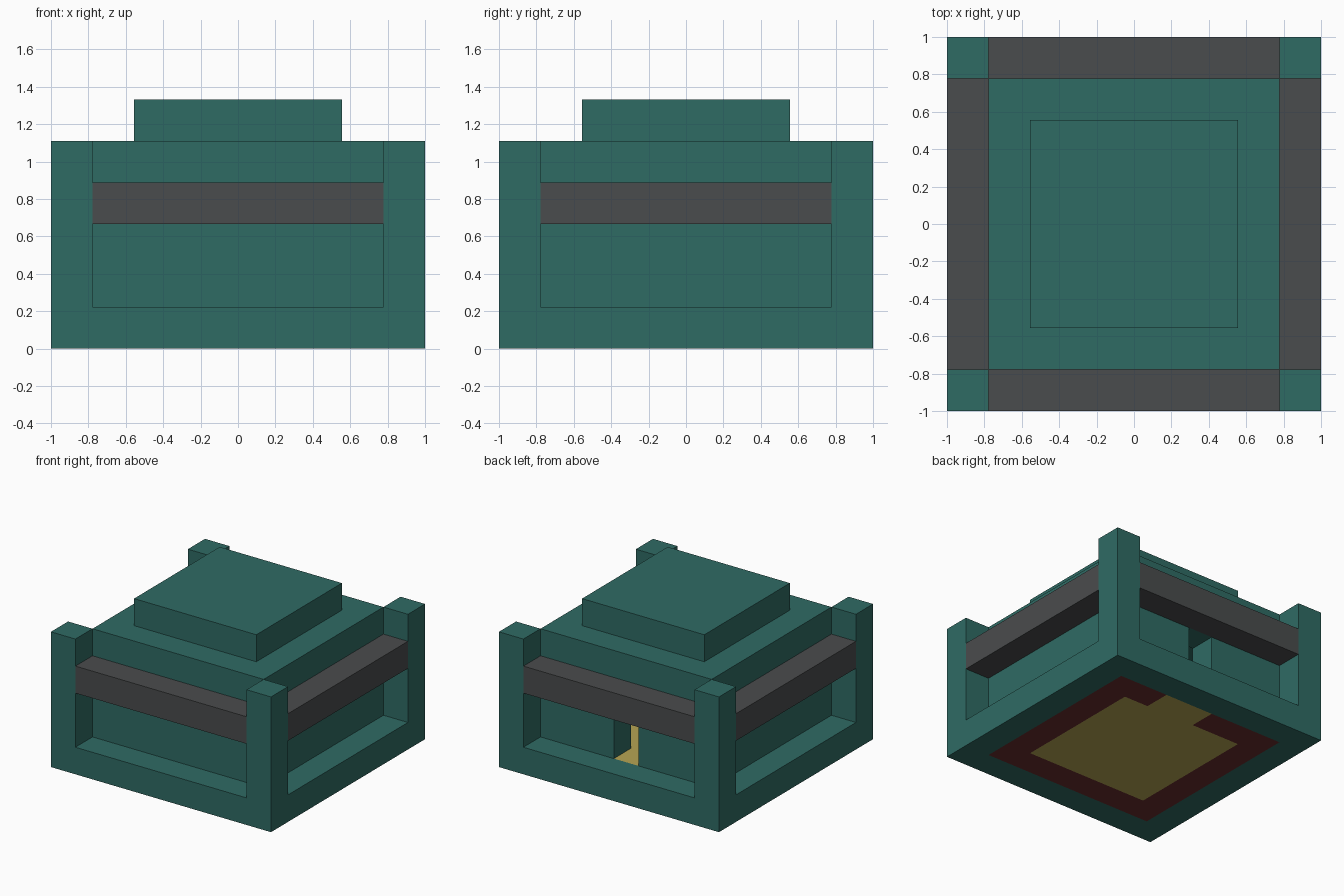
import bpy, bmesh
from mathutils import Matrix, Vector

cube = bpy.data.objects.get("Cube")
if cube:
    bpy.data.objects.remove(cube, do_unlink=True)

CELL = 2 / 9  # the building sits on a nine by nine block grid
HALF = 4.5


def material(name, rgb):
    linear = [((c / 255 + 0.055) / 1.055) ** 2.4 for c in rgb] + [1]
    mat = bpy.data.materials.new(name)
    mat.use_nodes = True
    mat.diffuse_color = linear
    bsdf = mat.node_tree.nodes["Principled BSDF"]
    bsdf.inputs["Base Color"].default_value = linear
    bsdf.inputs["Roughness"].default_value = 0.9
    return mat


teal = material("dark teal", (47, 107, 100))
grey = material("charcoal grey", (74, 76, 77))
red = material("dark red", (104, 46, 46))
yellow = material("straw yellow", (183, 165, 83))


def part(name, mat, spans, low, high):
    """One object from boxes given as (x0, x1, y0, y1) spans in cells."""
    bm = bmesh.new()
    for x0, x1, y0, y1 in spans:
        size = Vector((x1 - x0, y1 - y0, high - low))
        centre = Vector((x0 + x1, y0 + y1, low + high)) / 2
        bmesh.ops.create_cube(bm, size=1, matrix=Matrix.Translation(
            centre * CELL) @ Matrix.Diagonal(size * CELL).to_4x4())
    mesh = bpy.data.meshes.new(name)
    bm.to_mesh(mesh)
    bm.free()
    mesh.materials.append(mat)
    obj = bpy.data.objects.new(name, mesh)
    bpy.context.collection.objects.link(obj)


def turned(span, turns):
    """Turn a span about the centre by quarter turns."""
    for _ in range(turns):
        x0, x1, y0, y1 = span
        span = (-y1, -y0, x0, x1)
    return span


def ring(r, gap=None):
    """Four beams around a square; gap opens the back beam between two x."""
    beams = [turned((-r, r - 1, -r, 1 - r), k) for k in range(4)]
    if gap:
        x0, x1, y0, y1 = beams.pop(2)
        beams += [(x0, gap[0], y0, y1), (gap[1], x1, y0, y1)]
    return beams


def square(r):
    return (-r, r, -r, r)


WALL, ROOM = HALF - 1, HALF - 2

# Foundation layer
part("base_rim", teal, ring(HALF), 0, 1)
part("wall_footing", red, ring(WALL, (-0.5, 1.5)), 0, 1)
part("floor", yellow, [square(ROOM), (-0.5, 1.5, ROOM, WALL)], 0, 1)

# Corner posts and the rails between them
part("corner_posts", teal,
     [turned((-HALF, -WALL, -HALF, -WALL), k) for k in range(4)], 1, 5)
part("side_rails", grey,
     [turned((-WALL, WALL, -HALF, -WALL), k) for k in range(4)], 3, 4)

# Hollow room with a narrow doorway at the back
part("walls", teal, ring(WALL, (-0.5, 0.5)), 1, 3)
part("wall_top_course", teal, ring(WALL), 3, 4)
part("roof", teal, [square(WALL)], 4, 5)
part("roof_cap", teal, [square(ROOM)], 5, 6)
